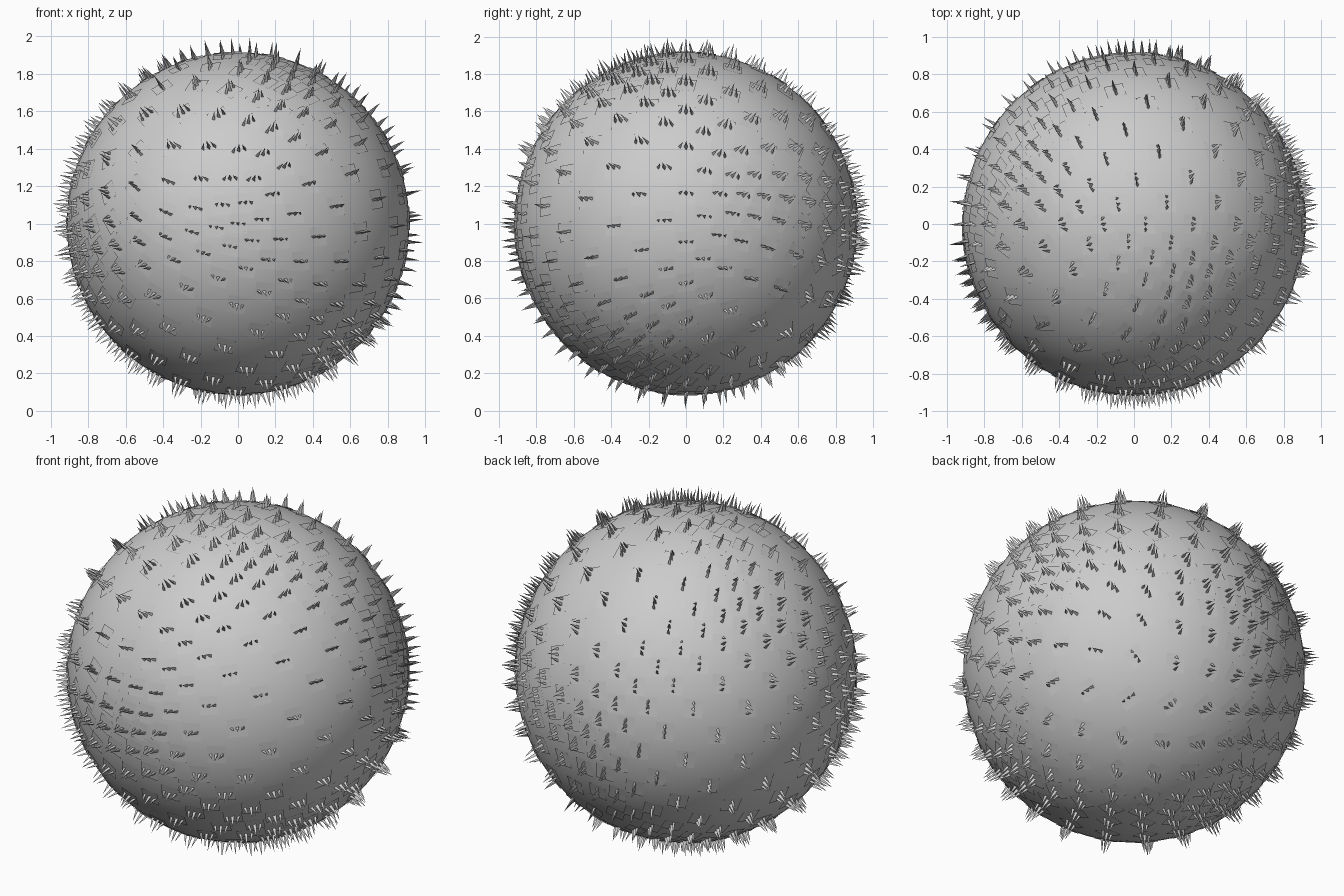
import bpy, bmesh
from math import sin, cos, radians, pi, sqrt
from mathutils import Vector, Matrix

if "Cube" in bpy.data.objects:
    bpy.data.objects.remove(bpy.data.objects["Cube"])

R, TIP, N = 0.915, 0.998, 8
CENTRE = Vector((0, 0, 1.0))

# Tilted cube frame: one cube corner points to the front (-y)
def corner(deg):
    s = sqrt(8) / 3
    return Vector((s * cos(radians(deg)), -1 / 3, s * sin(radians(deg))))

T, L, B = corner(70), corner(190), corner(310)
axes = [(T + B).normalized(), (B + L).normalized(), (L + T).normalized()]
frame = Matrix(axes).transposed()
if frame.determinant() < 0:
    frame = Matrix([axes[1], axes[0], axes[2]]).transposed()

# Smooth ball
bpy.ops.mesh.primitive_uv_sphere_add(segments=96, ring_count=48, radius=R, location=CENTRE)
ball = bpy.context.object
ball.name = "ball"
bpy.ops.object.shade_smooth()

# One thorn: a flat square scale carrying three thin needles
def needle(bm, mat, base, tip, r):
    ring = [bm.verts.new(mat @ Vector((base[0] + r * cos(a), base[1] + r * sin(a), R - 0.002)))
            for a in (0, 2 * pi / 3, 4 * pi / 3)]
    top = bm.verts.new(mat @ Vector(tip))
    for i in range(3):
        bm.faces.new((ring[i], ring[(i + 1) % 3], top))

def thorn(bm, mat):
    h = 0.072
    quad = [bm.verts.new(mat @ Vector((x, y, R + 0.003)))
            for x, y in ((h, 0), (0, -h), (-h, 0), (0, h))]
    bm.faces.new(quad)
    needle(bm, mat, (0, 0), (0.004, 0.004, TIP), 0.012)
    needle(bm, mat, (0.024, -0.024), (0.016, -0.008, TIP - 0.018), 0.010)
    needle(bm, mat, (-0.024, 0.024), (-0.008, 0.016, TIP - 0.018), 0.010)

# Thorns on every grid point of the cube projected to the ball
bm = bmesh.new()
half = N // 2
span = range(-half, half + 1)
for i in span:
    for j in span:
        for k in span:
            if max(abs(i), abs(j), abs(k)) == half:
                d = Vector((i, j, k)).normalized()
                rot = d.to_track_quat('Z', 'Y').to_matrix()
                thorn(bm, (frame @ rot))
mesh = bpy.data.meshes.new("thorns")
bm.to_mesh(mesh)
bm.free()
thorns = bpy.data.objects.new("thorns", mesh)
thorns.location = CENTRE
bpy.context.collection.objects.link(thorns)
